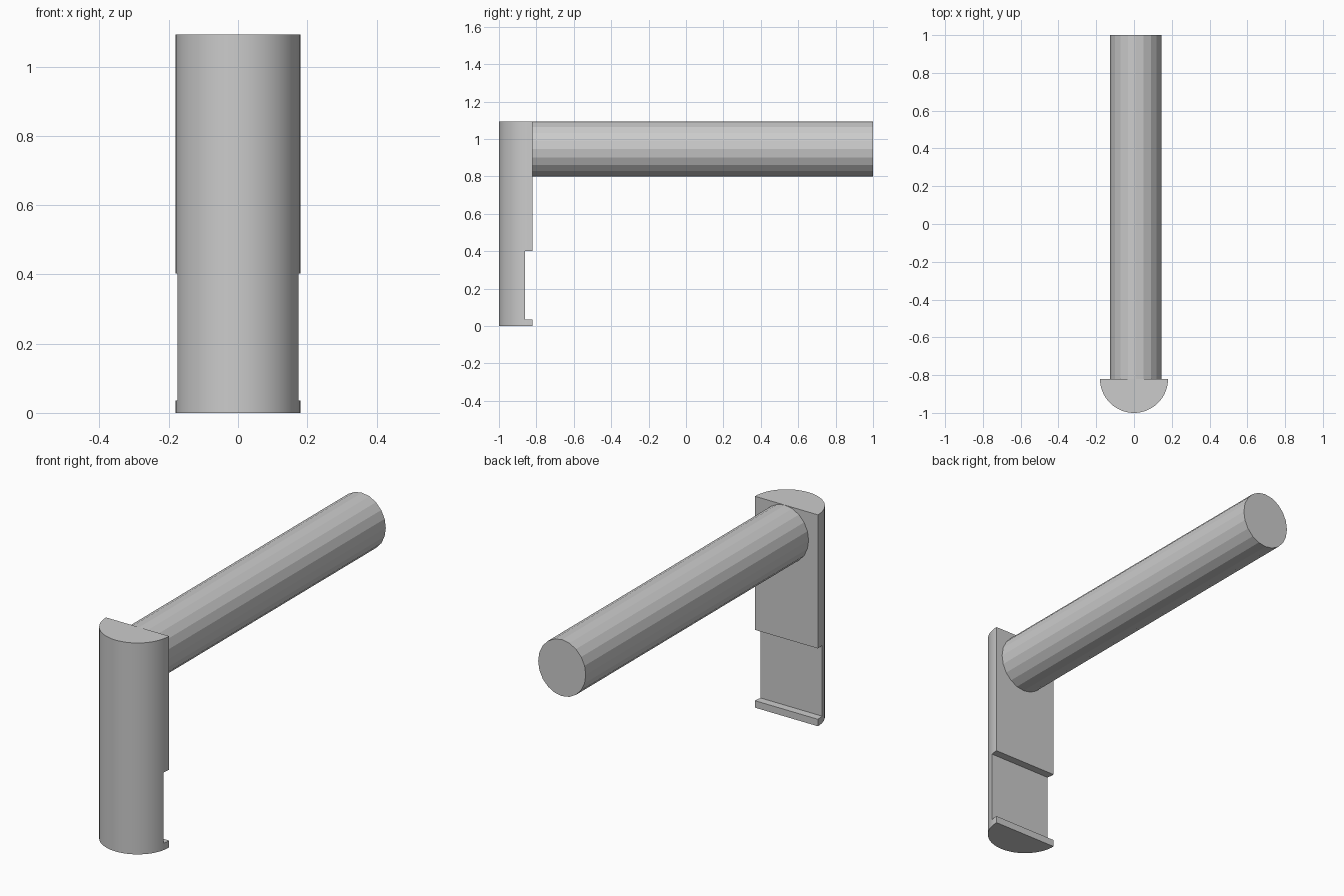
import bpy
import bmesh
from math import pi, sin, cos

if "Cube" in bpy.data.objects:
    bpy.data.objects.remove(bpy.data.objects["Cube"])

RADIUS, HEIGHT = 0.18, 1.0925
FLAT_Y = -0.82


def extrude_profile(name, points, direction):
    """Fill a closed outline and extrude it along a direction."""
    bm = bmesh.new()
    face = bm.faces.new([bm.verts.new(p) for p in points])
    ext = bmesh.ops.extrude_face_region(bm, geom=[face])
    verts = [g for g in ext["geom"] if isinstance(g, bmesh.types.BMVert)]
    bmesh.ops.translate(bm, verts=verts, vec=direction)
    bmesh.ops.recalc_face_normals(bm, faces=bm.faces)
    mesh = bpy.data.meshes.new(name)
    bm.to_mesh(mesh)
    bm.free()
    obj = bpy.data.objects.new(name, mesh)
    bpy.context.collection.objects.link(obj)
    return obj


# Upright half-round post, flat side to the back
SIDES = 32
half_disk = [(-RADIUS * cos(pi * i / SIDES), FLAT_Y - RADIUS * sin(pi * i / SIDES), 0)
             for i in range(SIDES + 1)]
post = extrude_profile("half_round_post", half_disk, (0, 0, HEIGHT))

# Shallow recess across the flat side near the foot
recess = [(-0.3, -0.86, 0.036), (-0.3, -0.7, 0.036), (-0.3, -0.7, 0.402), (-0.3, -0.86, 0.402)]
cutter = extrude_profile("recess_cutter", recess, (0.6, 0, 0))
cutter.hide_render = True
cut = post.modifiers.new("recess", "BOOLEAN")
cut.operation = "DIFFERENCE"
cut.solver = "EXACT"
cut.object = cutter
bpy.context.view_layer.objects.active = post
bpy.ops.object.modifier_apply(modifier=cut.name)
bpy.data.objects.remove(cutter)

# Slightly oval faceted rod running back from the top of the post
N = 20
oval = [(0.009 + 0.136 * cos(2 * pi * i / N), FLAT_Y, 0.9465 + 0.146 * sin(2 * pi * i / N))
        for i in range(N)]
extrude_profile("rod", oval, (0, 1.0 - FLAT_Y, 0))

# Soft shading on the round face, crisp cut edges
bpy.ops.object.select_all(action="DESELECT")
post.select_set(True)
bpy.context.view_layer.objects.active = post
bpy.ops.object.shade_smooth_by_angle(angle=pi / 6)
